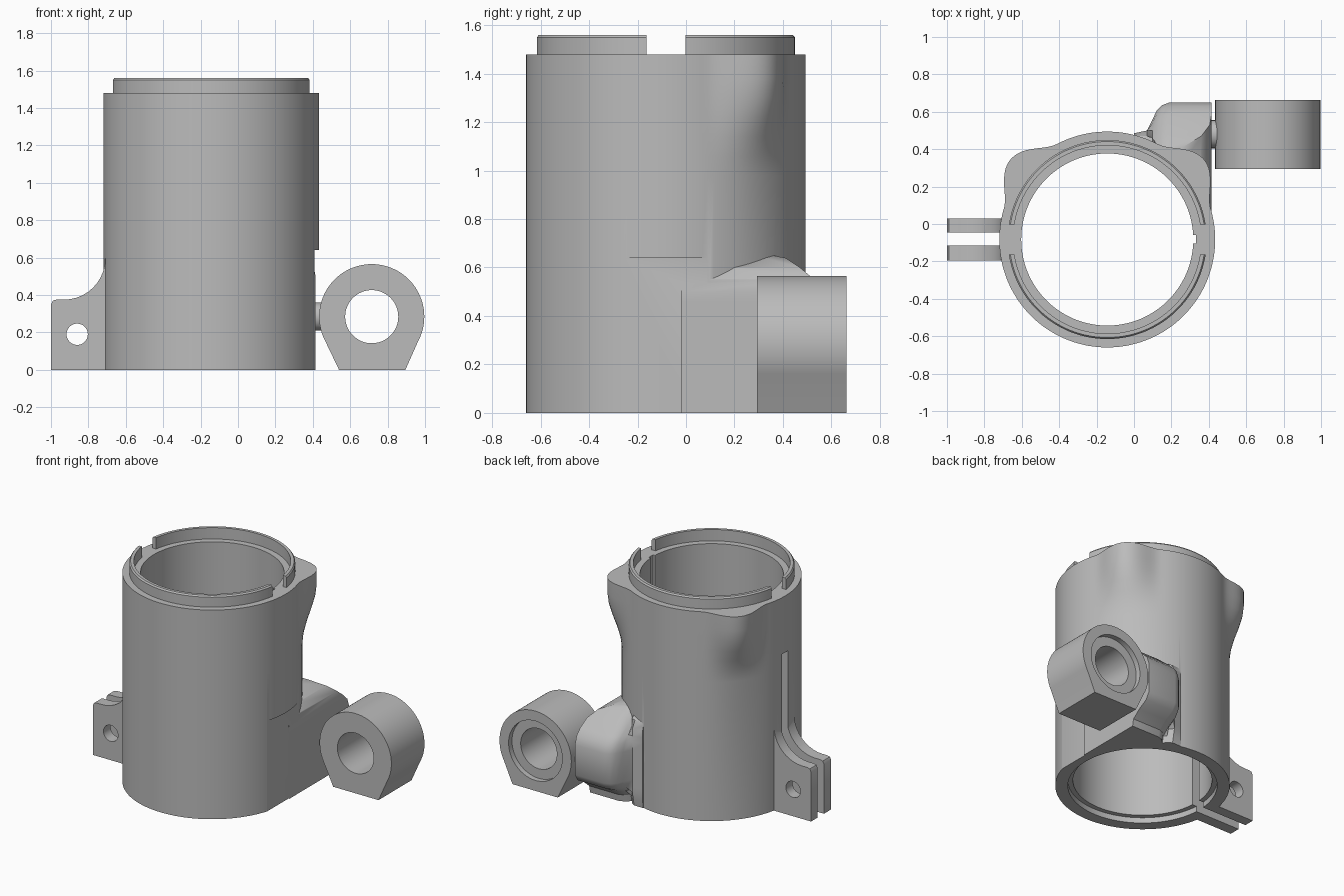
import bpy, bmesh, math
from mathutils import Vector

cube = bpy.data.objects.get("Cube")
if cube:
    bpy.data.objects.remove(cube, do_unlink=True)

grey = bpy.data.materials.new("plain grey")
grey.use_nodes = True
GREY = (0.5, 0.5, 0.5, 1)
grey.diffuse_color = GREY
grey.node_tree.nodes["Principled BSDF"].inputs["Base Color"].default_value = GREY

CX, CY, R, BORE = -0.143, -0.083, 0.577, 0.46
SHELF, TOP = 1.48, 1.56


def loft(name, sections):
    """Closed solid through equal-length rings of 3D points."""
    bm = bmesh.new()
    rings = [[bm.verts.new(p) for p in s] for s in sections]
    n = len(rings[0])
    for a, b in zip(rings, rings[1:]):
        for i in range(n):
            j = (i + 1) % n
            bm.faces.new((a[i], a[j], b[j], b[i]))
    bm.faces.new(rings[0][::-1])
    bm.faces.new(rings[-1])
    bmesh.ops.recalc_face_normals(bm, faces=bm.faces)
    mesh = bpy.data.meshes.new(name)
    bm.to_mesh(mesh)
    bm.free()
    mesh.materials.append(grey)
    ob = bpy.data.objects.new(name, mesh)
    bpy.context.collection.objects.link(ob)
    return ob


def circle(u, v, r, n=96):
    return [(u + r * math.cos(math.tau * i / n), v + r * math.sin(math.tau * i / n)) for i in range(n)]


def rod(name, axis, u, v, r, lo, hi, n=96):
    return prism(name, axis, circle(u, v, r, n), lo, hi)


def prism(name, axis, outline, lo, hi):
    """Extrude a 2D outline along x, y or z."""
    place = {"x": lambda u, v, t: (t, u, v),
             "y": lambda u, v, t: (u, t, v),
             "z": lambda u, v, t: (u, v, t)}[axis]
    return loft(name, [[place(u, v, t) for u, v in outline] for t in (lo, hi)])


def block(name, x0, x1, y0, y1, z0, z1):
    return prism(name, "z", [(x0, y0), (x1, y0), (x1, y1), (x0, y1)], z0, z1)


def combine(target, tool, operation):
    tool.hide_render = True
    bpy.context.view_layer.objects.active = target
    mod = target.modifiers.new("combine", "BOOLEAN")
    mod.operation, mod.solver, mod.object = operation, "EXACT", tool
    bpy.ops.object.modifier_apply(modifier=mod.name)
    bpy.data.objects.remove(tool, do_unlink=True)


def finish(ob):
    bpy.ops.object.select_all(action="DESELECT")
    ob.select_set(True)
    bpy.context.view_layer.objects.active = ob
    bpy.ops.object.shade_smooth_by_angle(angle=math.radians(32))


# Tube whose rim flares into two rounded rear shoulders
def tube_ring(z):
    t = min(max((z - 0.98) / 0.4, 0), 1)
    weight = t * t * (3 - 2 * t)
    pts = []
    for i in range(144):
        a = math.tau * i / 144
        mirrored = math.degrees(math.asin(abs(math.sin(a)))) if math.sin(a) > 0 else -90
        d = min(abs(mirrored - 39.5) / 23, 1)
        r = R + 0.095 * weight * math.cos(d * math.pi / 2) ** 2
        pts.append((CX + r * math.cos(a), CY + r * math.sin(a), z))
    return pts


body = loft("clamp_body", [tube_ring(z) for z in (0, 0.98, 1.06, 1.14, 1.22, 1.3, 1.38, SHELF)])

# Flat side panel
combine(body, block("panel_cutter", 0.408, 0.8, -0.6, 0.4, -0.1, 0.64), "DIFFERENCE")


# Rear side boss, bulging from a square foot and sloping back into the tube
def boss_ring(z, back, side):
    outline = [(side, -0.02), (side, back), (0.19, back), (0.15, back - 0.015), (0.12, back - 0.045),
               (0.1, max(back - 0.09, 0.46)), (0.07, 0.5), (0.0, 0.485), (0.0, 0.3)]
    return [(x, min(y, back), z) for x, y in outline]


boss = loft("boss", [boss_ring(*s) for s in (
    (0, 0.48, 0.415), (0.05, 0.49, 0.415), (0.1, 0.55, 0.415), (0.14, 0.62, 0.415), (0.19, 0.65, 0.415),
    (0.4, 0.65, 0.415), (0.46, 0.63, 0.415), (0.5, 0.59, 0.415), (0.55, 0.53, 0.405), (0.6, 0.47, 0.36),
    (0.64, 0.41, 0.26), (0.655, 0.33, 0.2))])
combine(body, boss, "UNION")

# Pair of clamp ears with a concave upper edge
ear = [(-0.6, 0), (-1, 0), (-1, 0.35), (-0.99, 0.37), (-0.97, 0.375)]
ear += [(-0.93 + 0.22 * math.sin(a), 0.595 - 0.22 * math.cos(a))
        for a in (math.radians(9 * i) for i in range(11))]
ear += [(-0.6, 0.595)]
for y0, y1 in ((-0.195, -0.115), (-0.045, 0.03)):
    combine(body, prism("ear", "y", ear, y0, y1), "UNION")
combine(body, rod("bolt_cutter", "y", -0.86, 0.19, 0.057, -0.4, 0.3, 32), "DIFFERENCE")

# Bore, lower step, clamp slot and inner key groove
combine(body, rod("bore_cutter", "z", CX, CY, BORE, -0.1, 1.7, 144), "DIFFERENCE")
combine(body, rod("step_cutter", "z", CX, CY, 0.494, -0.1, 0.04, 144), "DIFFERENCE")
combine(body, block("slot_cutter", -0.8, -0.5, -0.115, -0.045, -0.1, 1.08), "DIFFERENCE")
combine(body, block("groove_cutter", 0.2, 0.332, -0.105, -0.06, -0.1, 1.7), "DIFFERENCE")
finish(body)

# Raised rim lip, split at both sides
lip = loft("rim_lip", [[(x, y, z) for x, y in circle(CX, CY, r, 144)]
                       for z, r in ((SHELF, 0.532), (TOP - 0.01, 0.532), (TOP, 0.524))])
combine(lip, rod("lip_cutter", "z", CX, CY, 0.503, 1.4, 1.7, 144), "DIFFERENCE")
combine(lip, block("gap_cutter", -1, 1, CY - 0.08, CY + 0.08, 1.4, 1.7), "DIFFERENCE")
finish(lip)

# Hinge eye with a flat foot and tapered sides
EX, EZ, ER = 0.715, 0.284, 0.281
eye_outline = [(EX + ER * math.cos(a), EZ + ER * math.sin(a))
               for a in (math.radians(-29 + 238 * i / 64) for i in range(65))]
eye_outline += [(EX - 0.175, 0), (EX + 0.18, 0)]
eye = prism("hinge_eye", "y", eye_outline, 0.293, 0.663)
combine(eye, rod("eye_cutter", "y", EX, EZ, 0.142, 0, 1, 64), "DIFFERENCE")
combine(eye, rod("recess_cutter", "y", EX, EZ, 0.21, 0.625, 1, 64), "DIFFERENCE")
finish(eye)

# Short pin joining the eye to the boss
finish(rod("joining_pin", "x", 0.48, EZ, 0.075, 0.39, 0.455, 48))
